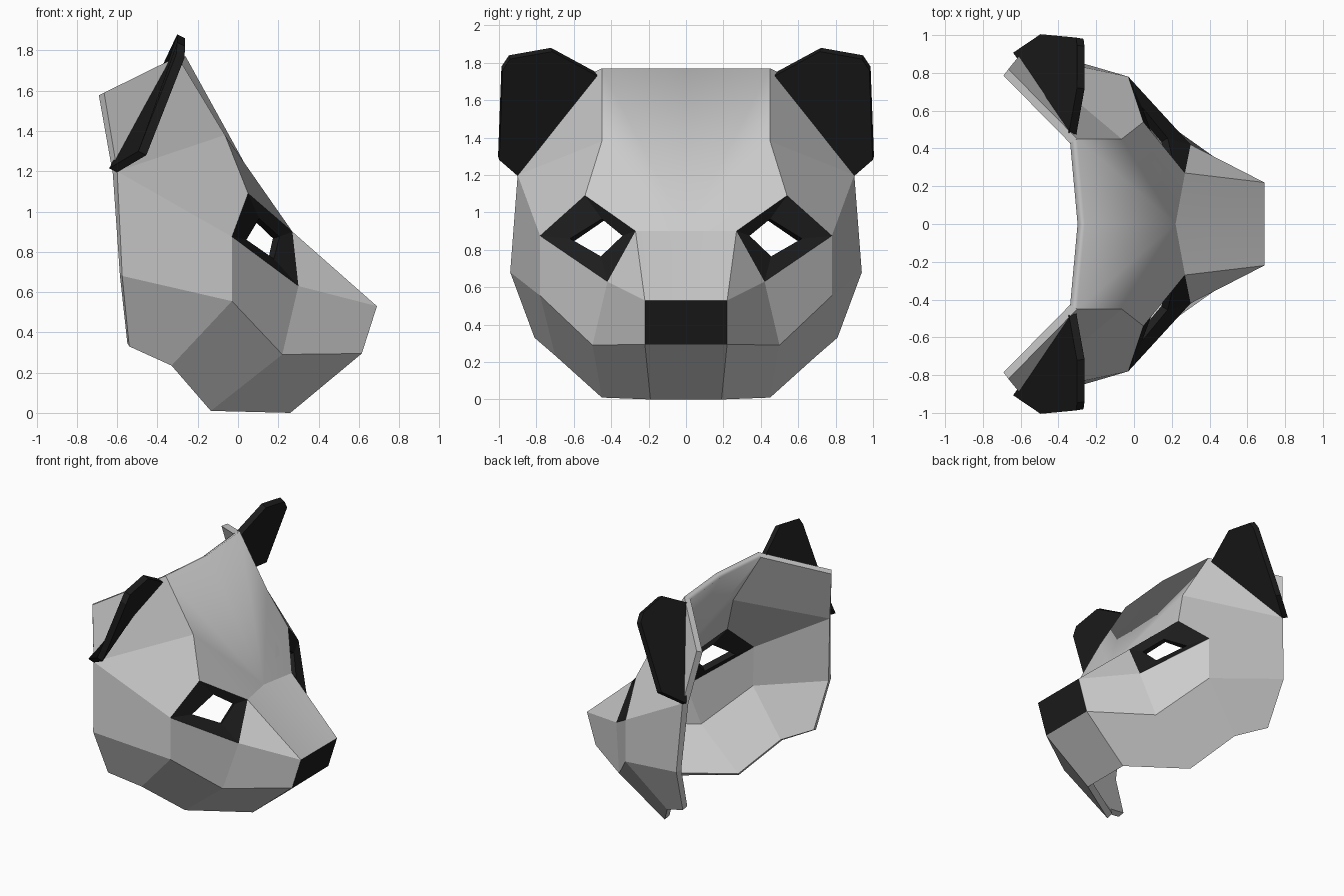
import bpy, bmesh
from mathutils import Vector

if "Cube" in bpy.data.objects:
    bpy.data.objects.remove(bpy.data.objects["Cube"])

black = bpy.data.materials.new("black")
black.diffuse_color = (0.012, 0.012, 0.012, 1)
black.use_nodes = True
black.node_tree.nodes["Principled BSDF"].inputs["Base Color"].default_value = black.diffuse_color


def make(name, points, faces, thickness, dark=(), smooth=(), all_dark=False):
    """Half of a part (y >= 0) as a sheet, mirrored over y = 0 and given thickness inward."""
    bm = bmesh.new()
    v = {k: bm.verts.new(co) for k, co in points.items()}
    made = {}
    for label, keys in faces.items():
        f = bm.faces.new([v[k] for k in keys.split()])
        f.material_index = 1 if label in dark else 0
        f.smooth = label in smooth
        made[label] = f
    bmesh.ops.recalc_face_normals(bm, faces=bm.faces[:])
    first = next(iter(made.values()))
    first.normal_update()
    if first.normal.x < 0:
        bmesh.ops.reverse_faces(bm, faces=bm.faces[:])
    if len(smooth) > 1:
        for e in bm.edges:                       # crisp line between forehead and muzzle
            if sum(f.smooth for f in e.link_faces) == 2:
                e.smooth = False
    me = bpy.data.meshes.new(name)
    bm.to_mesh(me)
    bm.free()
    if all_dark:
        me.materials.append(black)
    else:
        me.materials.append(None)
        me.materials.append(black)
    ob = bpy.data.objects.new(name, me)
    bpy.context.collection.objects.link(ob)
    mir = ob.modifiers.new("mirror", 'MIRROR')
    mir.use_axis = (False, True, False)
    mir.merge_threshold = 0.002
    sol = ob.modifiers.new("thickness", 'SOLIDIFY')
    sol.thickness = thickness
    sol.offset = -1
    sol.use_even_offset = True
    return ob


# Mask shell: centre line, forehead, eye corners, muzzle, cheek, rim
P = {
    "c0": (-.26, 0, 1.77), "c2": (.22, 0, .90),
    "c3": (.69, 0, .53), "c4": (.615, 0, .295), "c5": (.26, 0, .0),
    "top": (-.30, .45, 1.77), "brow": (-.065, .45, 1.38),
    "et": (.05, .54, 1.09), "ei": (.27, .27, .90),
    "eb": (.30, .42, .63), "eo": (-.03, .78, .875),
    "ht": (.105, .45, .965), "hi": (.206, .34, .875),
    "hb": (.178, .455, .765), "ho": (.042, .62, .86),
    "nt": (.69, .22, .53), "nb": (.615, .22, .295), "chin": (.26, .19, .0),
    "jaw": (.22, .50, .29), "jb": (-.135, .45, .01), "cheek": (-.03, .78, .555),
    "jr": (-.33, .70, .235), "lr": (-.54, .81, .33), "side": (-.575, .94, .68),
    "temple": (-.60, .90, 1.20), "back": (-.665, .82, 1.59),
}
F = {
    "nose": "c3 c4 nb nt",
    "forehead": "c0 top brow et ei c2",
    "bridge": "c2 ei nt c3",
    "chin_front": "c4 c5 chin nb",
    "muzzle_up": "ei eb nt", "muzzle_side": "eb jaw nb nt",
    "cheek_front": "eb eo cheek jaw",
    "chin_side": "nb chin jb jaw", "jaw_side": "jaw jb jr cheek",
    "jaw_back": "cheek jr lr side", "side": "eo cheek side temple",
    "brow_side": "brow et eo temple", "ear_base": "top brow temple back",
}
# Eye patch: a ring of four quads around the eye hole
ring = "tibo"
for i in range(4):
    a, b = ring[i], ring[(i + 1) % 4]
    F["eye" + a] = f"e{a} e{b} h{b} h{a}"
make("mask_shell", P, F, .045,
     dark=("nose", "eyet", "eyei", "eyeb", "eyeo"), smooth=("forehead", "bridge"))

# Ears: flat plates tilted forward along the upper rim
E = [(-.60, .90, 1.195), (-.455, .998, 1.28), (-.267, .98, 1.76), (-.262, .94, 1.82),
     (-.262, .715, 1.86), (-.305, .475, 1.73), (-.43, .655, 1.505)]
make("ears", {str(i): p for i, p in enumerate(E)},
     {"plate": " ".join(str(i) for i in range(len(E)))}, .045, all_dark=True)
